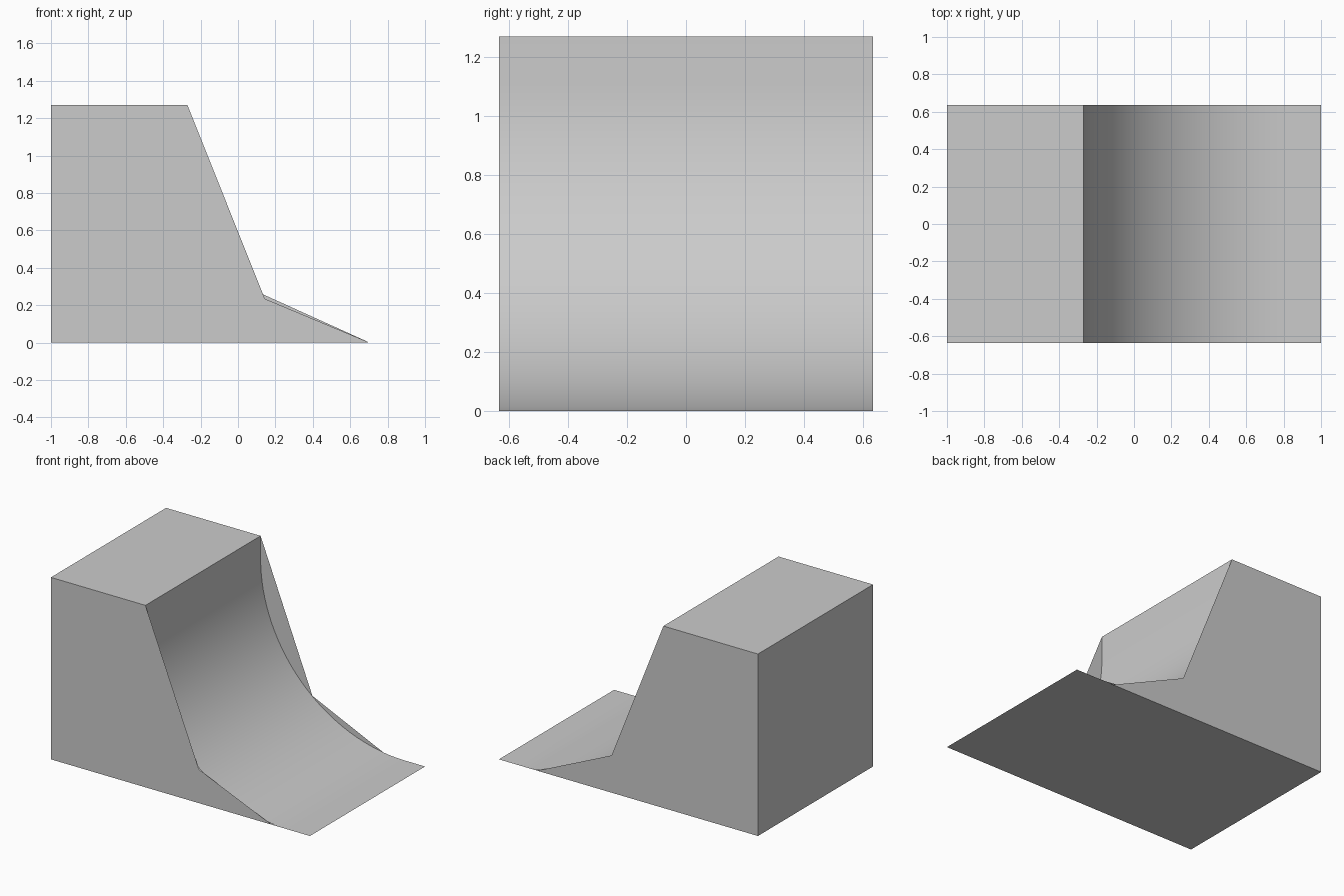
import bpy, math

if "Cube" in bpy.data.objects:
    bpy.data.objects.remove(bpy.data.objects["Cube"])

W, H, LIP, R = 0.635, 1.27, -0.27, 1.11


def add_mesh(name, verts, faces, smooth=False):
    me = bpy.data.meshes.new(name)
    me.from_pydata(verts, [], faces)
    for p in me.polygons:
        p.use_smooth = smooth
    ob = bpy.data.objects.new(name, me)
    bpy.context.collection.objects.link(ob)
    return ob


def strip(name, profile, smooth=False):
    """Sweep an x/z profile across the width of the ramp."""
    verts = [(x, y, z) for x, z in profile for y in (-W, W)]
    faces = [(2 * i, 2 * i + 1, 2 * i + 3, 2 * i + 2) for i in range(len(profile) - 1)]
    return add_mesh(name, verts, [f[::-1] for f in faces], smooth)


def side(name, y, profile):
    """Flat side panel with a coarse outline."""
    order = list(range(len(profile)))
    return add_mesh(name, [(x, y, z) for x, z in profile], [order if y < 0 else order[::-1]])


# Riding surface: short vertical lip, quarter arc, flat run-out
steps = 32
arc = [(LIP + R - R * math.cos(a), R - R * math.sin(a))
       for a in (i / steps * math.pi / 2 for i in range(steps + 1))]
strip("riding_surface", [(LIP, H)] + arc + [(1, 0)][::-1], True).data.flip_normals()

# Base, back wall and top deck
strip("body_shell", [(1, 0), (-1, 0), (-1, H), (LIP, H)]).data.flip_normals()

# Side panels cut with straight chords, slightly different on each side
side("front_side", -W, [(-1, 0), (0.70, 0), (0.69, 0.006), (0.143, 0.235), (LIP, H), (-1, H)])
side("back_side", W, [(-1, 0), (0.70, 0), (0.68, 0.011), (0.13, 0.26), (LIP, H), (-1, H)])

# Make the shell faces point outwards
for name, check in (("riding_surface", lambda n: n.x + n.z > 0),):
    me = bpy.data.objects[name].data
    if not check(me.polygons[len(me.polygons) // 2].normal):
        me.flip_normals()
shell = bpy.data.objects["body_shell"].data
if shell.polygons[0].normal.z > 0:
    shell.flip_normals()
